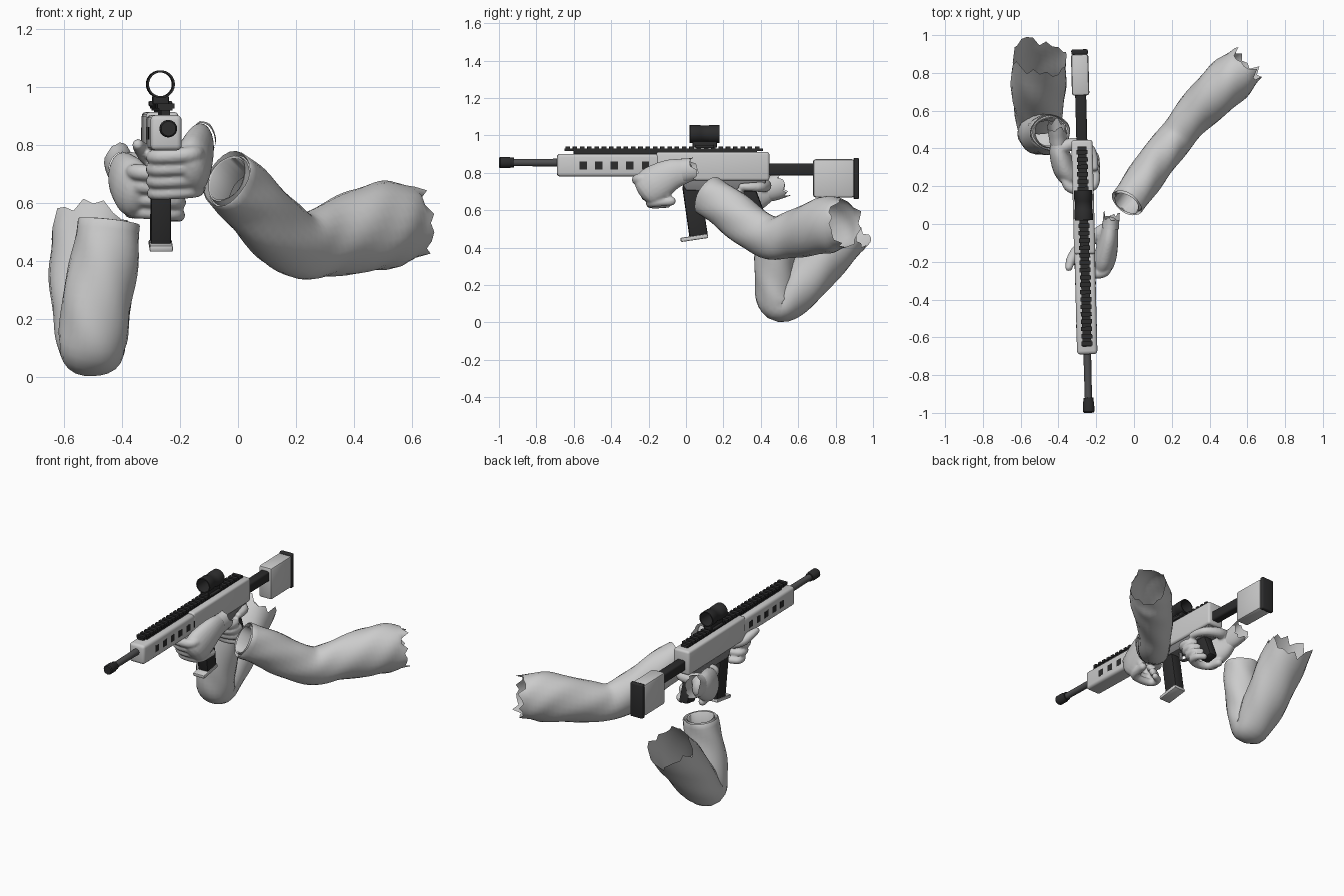
import bpy, bmesh, math, random
from mathutils import Vector, Matrix

if "Cube" in bpy.data.objects:
    bpy.data.objects.remove(bpy.data.objects["Cube"])

random.seed(4)
GUN = Matrix.Translation((-0.265, 0, 0)) @ Matrix.Rotation(0.0255, 4, 'Z')


def material(name, v):
    m = bpy.data.materials.new(name)
    m.diffuse_color = (v, v, v * 1.03, 1)
    m.use_nodes = True
    m.node_tree.nodes["Principled BSDF"].inputs["Base Color"].default_value = m.diffuse_color
    return m


BLACK, STEEL, DARK = material("black", 0.025), material("steel", 0.08), material("dark_grey", 0.22)


def finish(name, bm, mat=None, gun=True, angle=35, recalc=True):
    if recalc:
        bmesh.ops.recalc_face_normals(bm, faces=bm.faces)
    me = bpy.data.meshes.new(name)
    bm.to_mesh(me)
    bm.free()
    ob = bpy.data.objects.new(name, me)
    bpy.context.collection.objects.link(ob)
    if gun:
        ob.matrix_world = GUN
    if mat:
        me.materials.append(mat)
    bpy.ops.object.select_all(action='DESELECT')
    ob.select_set(True)
    bpy.context.view_layer.objects.active = ob
    bpy.ops.object.shade_smooth_by_angle(angle=math.radians(angle))
    return ob


def add_box(bm, w, y0, y1, z0, z1):
    m = Matrix.Translation((0, (y0 + y1) / 2, (z0 + z1) / 2)) @ Matrix.Diagonal((w, y1 - y0, z1 - z0, 1))
    bmesh.ops.create_cube(bm, size=1, matrix=m)


def bevel(bm, b, seg=3):
    bmesh.ops.bevel(bm, geom=bm.edges[:], offset=b, segments=seg, profile=0.5, affect='EDGES')


def box(name, w, y0, y1, z0, z1, b=0.01, mat=None):
    bm = bmesh.new()
    add_box(bm, w, y0, y1, z0, z1)
    bevel(bm, b)
    return finish(name, bm, mat)


def plate(name, w, yz, b=0.008, mat=None):
    # side profile extruded across the width
    bm = bmesh.new()
    f = bm.faces.new([bm.verts.new((-w / 2, y, z)) for y, z in yz])
    ext = bmesh.ops.extrude_face_region(bm, geom=[f])
    bmesh.ops.translate(bm, vec=(w, 0, 0), verts=[v for v in ext['geom'] if isinstance(v, bmesh.types.BMVert)])
    bevel(bm, b, 2)
    return finish(name, bm, mat)


def skin(bm, rings, closed=False):
    pairs = list(zip(rings, rings[1:])) + ([(rings[-1], rings[0])] if closed else [])
    for p, q in pairs:
        for i in range(len(p)):
            j = (i + 1) % len(p)
            bm.faces.new((p[i], p[j], q[j], q[i]))


def lathe(name, prof, z, mat, closed=False, n=32):
    # (y, radius) profile turned about the bore axis
    bm = bmesh.new()
    rings = [[bm.verts.new((r * math.cos(k * math.tau / n), y, z + r * math.sin(k * math.tau / n)))
              for k in range(n)] for y, r in prof]
    skin(bm, rings, closed)
    if not closed:
        bm.faces.new(rings[0])
        bm.faces.new(rings[-1])
    return finish(name, bm, mat)


def sweep(bm, pts, up=(0, 0, 1), flat=(1, 1), n=16, sub=5, cap=True, cuff=False, jag=0, wrinkle=0):
    # pts: (x, y, z, radius), smoothed with a Catmull-Rom spline
    P = [Vector(p) for p in pts]
    P = [2 * P[0] - P[1]] + P + [2 * P[-1] - P[-2]]
    path = []
    for i in range(1, len(P) - 2):
        a, b, c, d = P[i - 1:i + 3]
        for k in range(sub + (i == len(P) - 3)):
            t = k / sub
            path.append(0.5 * (2 * b + (c - a) * t + (2 * a - 5 * b + 4 * c - d) * t * t
                               + (3 * b - a - 3 * c + d) * t ** 3))
    rows = []  # centre, tangent, radius
    for i, p in enumerate(path):
        t = (path[min(i + 1, len(path) - 1)] - path[max(i - 1, 0)]).to_3d().normalized()
        rows.append((p.to_3d(), t, p[3]))
    (c0, t0, r0), (c1, t1, r1) = rows[0], rows[-1]
    if cap:
        ang = [math.radians(x) for x in (78, 52, 26)]
        rows = ([(c0 - t0 * r0 * min(flat) * math.sin(x), t0, r0 * math.cos(x)) for x in ang] + rows +
                [(c1 + t1 * r1 * min(flat) * math.sin(x), t1, r1 * math.cos(x)) for x in ang[::-1]])
    if cuff:
        steps = [(0.12, .74), (-0.004, .74), (-0.008, .80), (0.015, .84), (0.015, .9), (-0.006, .96)]
        rows = [(c0 + t0 * d, t0, r0 * s) for d, s in steps] + rows
    rings = []
    for i, (c, t, r) in enumerate(rows):
        a = Vector(up)
        a = (a - t * a.dot(t)).normalized()
        b = t.cross(a)
        ring = []
        for k in range(n):
            th = k * math.tau / n
            rr = r * (1 + wrinkle * math.sin(3 * th + i * 0.4) * math.sin(i * 0.4 + th))
            v = c + a * rr * flat[0] * math.cos(th) + b * rr * flat[1] * math.sin(th)
            if jag and i == len(rows) - 1:
                v += t * random.uniform(-0.5, 1) * jag
            ring.append(bm.verts.new(v))
        rings.append(ring)
    skin(bm, rings)
    if cap:
        bm.faces.new(rings[0])
        bm.faces.new(rings[-1])


# Barrel and muzzle
lathe("barrel", [(-0.95, 0.019), (-0.6, 0.021)], 0.855, STEEL)
lathe("muzzle_device", [(-1, 0.025), (-0.993, 0.03), (-0.945, 0.03), (-0.935, 0.026), (-0.92, 0.026)], 0.855, BLACK)

# Handguard, receiver and stock
box("handguard", 0.108, -0.69, -0.13, 0.78, 0.902, 0.018)
bm = bmesh.new()
for i in range(6):
    add_box(bm, 0.1095, -0.57 + i * 0.083, -0.53 + i * 0.083, 0.818, 0.86)
finish("handguard_windows", bm, BLACK)
box("upper_receiver", 0.112, -0.16, 0.445, 0.758, 0.912, 0.014)
plate("lower_receiver", 0.085, [(-0.04, 0.77), (0.43, 0.77), (0.41, 0.7), (0.0, 0.705)], mat=DARK)
box("buffer_tube", 0.058, 0.42, 0.70, 0.785, 0.85, 0.012, BLACK)
plate("stock", 0.092, [(0.68, 0.873), (0.9, 0.873), (0.9, 0.668), (0.68, 0.668)], 0.014)
box("butt_pad", 0.088, 0.897, 0.925, 0.66, 0.88, 0.008, BLACK)

# Toothed top rail
bm = bmesh.new()
add_box(bm, 0.046, -0.65, 0.41, 0.917, 0.93)
add_box(bm, 0.03, -0.6, 0.38, 0.895, 0.92)
for i in range(27):
    add_box(bm, 0.058, -0.645 + i * 0.039, -0.622 + i * 0.039, 0.924, 0.941)
finish("top_rail", bm, BLACK)

# Sight
lathe("sight_tube", [(0.02, 0.041), (0.02, 0.048), (0.075, 0.048), (0.08, 0.045), (0.12, 0.045),
                     (0.125, 0.048), (0.178, 0.048), (0.178, 0.041)], 1.008, BLACK, closed=True, n=40)
box("sight_mount", 0.055, 0.035, 0.165, 0.935, 0.968, 0.004, BLACK)
box("sight_clamp", 0.08, 0.05, 0.15, 0.932, 0.95, 0.005, BLACK)

# Magazine, grip and trigger
plate("magazine", 0.07, [(-0.02, 0.73), (0.075, 0.73), (0.117, 0.462), (0.02, 0.45)], mat=BLACK)
plate("magazine_base", 0.08, [(-0.03, 0.452), (0.115, 0.474), (0.119, 0.452), (-0.027, 0.43)], 0.006)
plate("pistol_grip", 0.065, [(0.27, 0.72), (0.37, 0.72), (0.43, 0.56), (0.34, 0.545)], 0.014, BLACK)
bm = bmesh.new()
sweep(bm, [(0, .12, .71, .007), (0, .13, .65, .007), (0, .2, .635, .007), (0, .28, .65, .007)],
      up=(1, 0, 0), flat=(2, 1), n=10)
finish("trigger_guard", bm, DARK)
bm = bmesh.new()
sweep(bm, [(0, .21, .71, .008), (0, .215, .68, .007), (0, .2, .655, .005)], up=(1, 0, 0), n=8)
finish("trigger", bm, BLACK)


# Hands: palm, four curled fingers and thumb fused together, plus torn wrist skirt
def hand(name, palm, flat, finger, dy, dz, thumb, wrist):
    bm = bmesh.new()
    sweep(bm, palm, flat=flat, n=24)
    for i in range(4):
        r = (.027, .028, .027, .024)[i]
        sweep(bm, [(x, y + dy * i, z - dz * i, r * s) for x, y, z, s in finger])
    sweep(bm, thumb)
    ob = finish(name, bm, gun=False)
    m = ob.modifiers.new("fuse", 'REMESH')
    m.mode, m.voxel_size, m.use_smooth_shade = 'VOXEL', 0.007, True
    m = ob.modifiers.new("soften", 'SMOOTH')
    m.iterations, m.factor = 3, 0.5
    bm = bmesh.new()
    sweep(bm, wrist, flat=(1, 0.7), n=22, cap=False, jag=0.03)
    finish(name + "_torn_wrist", bm, gun=False, angle=60, recalc=False)


hand("support_hand",
     [(-.125, .0, .81, .064), (-.133, -.08, .79, .084), (-.15, -.16, .745, .1), (-.16, -.2, .715, .098)], (1, .6),
     [(-.135, -.15, .775, 1), (-.15, -.245, .768, 1.05), (-.21, -.262, .762, 1), (-.28, -.245, .758, .95),
      (-.29, -.195, .758, .9), (-.25, -.17, .76, .85)], .024, .042,
     [(-.16, -.03, .77, .034), (-.23, -.08, .745, .034), (-.3, -.14, .75, .03), (-.333, -.19, .785, .026),
      (-.345, -.23, .80, .02)],
     [(-.125, -.02, .81, .066), (-.122, .01, .815, .063), (-.12, .035, .82, .062)])
hand("trigger_hand",
     [(-.4, .44, .71, .065), (-.395, .38, .69, .088), (-.375, .31, .665, .1), (-.355, .27, .645, .1)], (1, .6),
     [(-.37, .27, .705, 1), (-.345, .2, .705, 1.05), (-.28, .18, .7, 1), (-.215, .205, .695, .95),
      (-.205, .265, .69, .9), (-.235, .29, .69, .85)], .03, .045,
     [(-.37, .41, .74, .036), (-.31, .425, .73, .032), (-.24, .4, .725, .028), (-.215, .35, .725, .024),
      (-.208, .3, .725, .02)],
     [(-.4, .43, .71, .066), (-.405, .47, .72, .068), (-.41, .51, .735, .07)])

# Sleeves: rolled cuff at the wrist, torn edge at the shoulder
bm = bmesh.new()
sweep(bm, [(-.035, .115, .68, .1), (.04, .22, .61, .105), (.125, .34, .515, .108), (.22, .455, .452, .104),
           (.31, .57, .47, .113), (.43, .69, .505, .132), (.52, .775, .525, .135), (.595, .845, .53, .115)],
      flat=(1.08, .95), n=24, cap=False, cuff=True, jag=.04, wrinkle=.05)
finish("support_arm_sleeve", bm, gun=False, angle=60, recalc=False)
bm = bmesh.new()
sweep(bm, [(-.445, .485, .53, .1), (-.46, .475, .4, .108), (-.49, .475, .24, .112), (-.5, .485, .125, .108),
           (-.505, .53, .11, .108), (-.505, .63, .21, .125), (-.505, .75, .36, .135), (-.5, .87, .49, .132)],
      up=(1, 0, 0), flat=(1.05, 1), n=24, cap=False, cuff=True, jag=.06, wrinkle=.05)
finish("trigger_arm_sleeve", bm, gun=False, angle=60, recalc=False)
